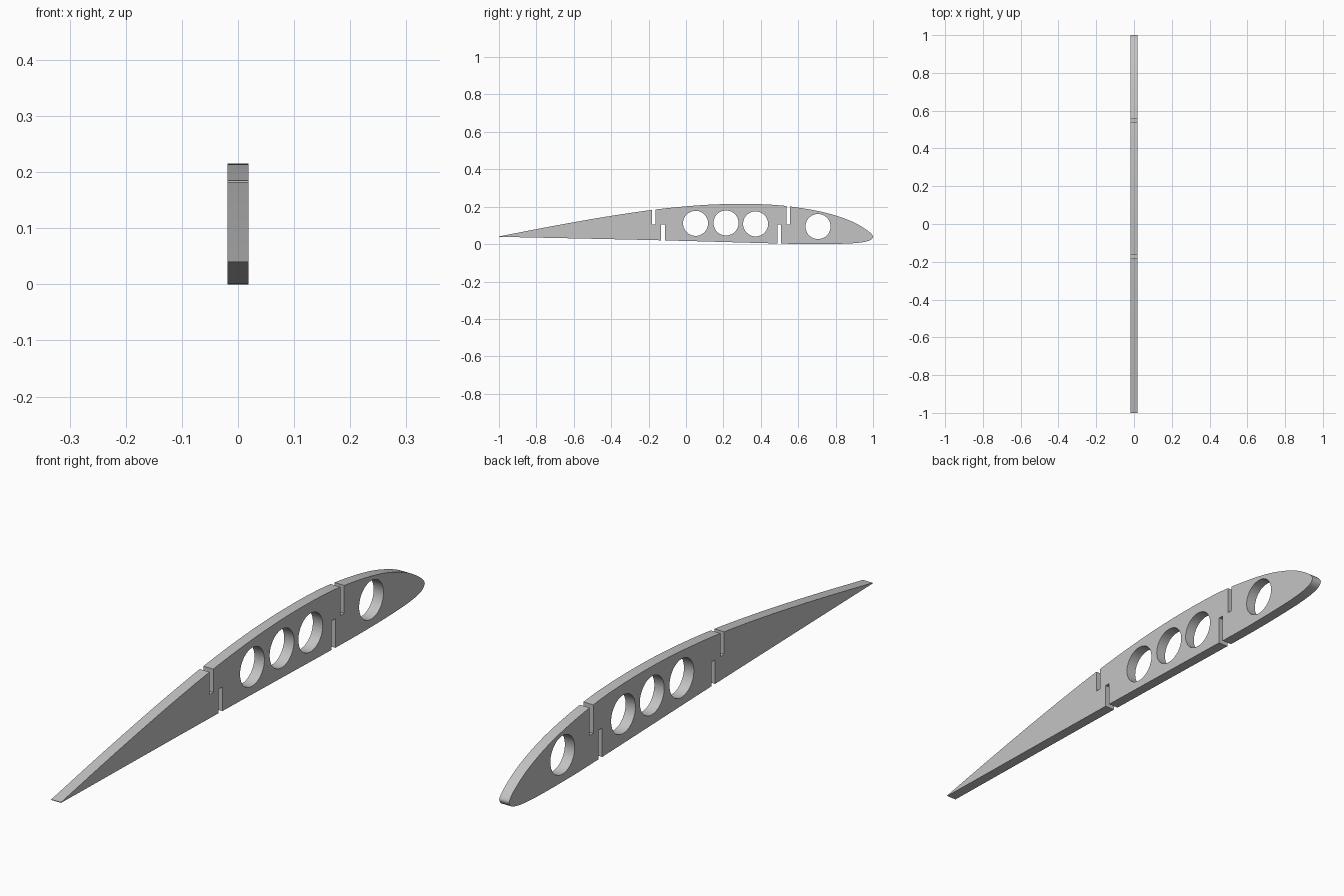
import bpy, bmesh, math
from mathutils import Vector

cube = bpy.data.objects.get("Cube")
if cube:
    bpy.data.objects.remove(cube, do_unlink=True)

HALF = 0.019          # half the plate thickness
SLOT = 0.02           # slot width
SLOT_Z = 0.104        # height where the slots end
HOLE_R = 0.067

grey = bpy.data.materials.new("plain grey")
grey.use_nodes = True
colour = (0.55, 0.55, 0.55, 1)
grey.diffuse_color = colour
grey.node_tree.nodes["Principled BSDF"].inputs["Base Color"].default_value = colour


def prism(bm, outline, half):
    """Extrude a (y, z) outline along x, centred on x = 0."""
    face = bm.faces.new([bm.verts.new((-half, y, z)) for y, z in outline])
    ext = bmesh.ops.extrude_face_region(bm, geom=[face])
    moved = [v for v in ext["geom"] if isinstance(v, bmesh.types.BMVert)]
    bmesh.ops.translate(bm, verts=moved, vec=(2 * half, 0, 0))


def make_object(name, bm):
    bmesh.ops.recalc_face_normals(bm, faces=bm.faces)
    mesh = bpy.data.meshes.new(name)
    bm.to_mesh(mesh)
    bm.free()
    mesh.materials.append(grey)
    obj = bpy.data.objects.new(name, mesh)
    bpy.context.collection.objects.link(obj)
    return obj


def smooth_path(points, steps=5):
    """Catmull-Rom curve through open points, with uneven spacing allowed."""
    pts = [Vector(p) for p in points]
    pts = [2 * pts[0] - pts[1]] + pts + [2 * pts[-1] - pts[-2]]
    path = []
    for a, b, c, d in zip(pts, pts[1:], pts[2:], pts[3:]):
        t0, t1, t2 = ((q - p).length ** 0.5 for p, q in ((a, b), (b, c), (c, d)))
        m1 = (c - b) + t1 * ((b - a) / t0 - (c - a) / (t0 + t1))
        m2 = (c - b) + t1 * ((d - c) / t2 - (d - b) / (t1 + t2))
        for i in range(steps):
            s = i / steps
            path.append(b + m1 * s + (3 * (c - b) - 2 * m1 - m2) * s ** 2
                        + (2 * (b - c) + m1 + m2) * s ** 3)
    return path + [pts[-2]]


# Wing rib outline: trailing edge, over the top, round the nose, back beneath
profile = [(-1, 0.041), (-0.8, 0.08), (-0.6, 0.117), (-0.4, 0.151), (-0.18, 0.183),
           (0, 0.202), (0.15, 0.212), (0.3, 0.215), (0.45, 0.211), (0.55, 0.202),
           (0.7, 0.178), (0.8, 0.153), (0.9, 0.115), (0.96, 0.08), (0.99, 0.056),
           (1, 0.04), (0.99, 0.024), (0.96, 0.013), (0.9, 0.005), (0.8, 0.001),
           (0.65, 0), (0.5, 0.003), (-0.12, 0.02), (-1, 0.039)]
bm = bmesh.new()
prism(bm, smooth_path(profile), HALF)
rib = make_object("wing_rib", bm)

# Cutters: round lightening holes and spar slots from above and below
bm = bmesh.new()
for cy, cz in ((0.051, 0.111), (0.214, 0.113), (0.372, 0.108), (0.706, 0.094)):
    angles = [2 * math.pi * i / 48 for i in range(48)]
    prism(bm, [(cy + HOLE_R * math.cos(a), cz + HOLE_R * math.sin(a)) for a in angles], 0.1)
for cy, far in ((-0.173, 0.4), (0.547, 0.4), (-0.123, -0.2), (0.498, -0.2)):
    y0, y1 = cy - SLOT / 2, cy + SLOT / 2
    prism(bm, [(y0, SLOT_Z), (y1, SLOT_Z), (y1, far), (y0, far)], 0.1)
cutter = make_object("hole_and_slot_cutter", bm)
cutter.hide_render = True

# Cut the rib and keep only the finished part
cut = rib.modifiers.new("holes and slots", 'BOOLEAN')
cut.operation = 'DIFFERENCE'
cut.solver = 'EXACT'
cut.object = cutter
bpy.ops.object.select_all(action='DESELECT')
rib.select_set(True)
bpy.context.view_layer.objects.active = rib
bpy.ops.object.modifier_apply(modifier=cut.name)
bpy.data.objects.remove(cutter, do_unlink=True)
bpy.ops.object.shade_smooth_by_angle(angle=math.radians(30))
